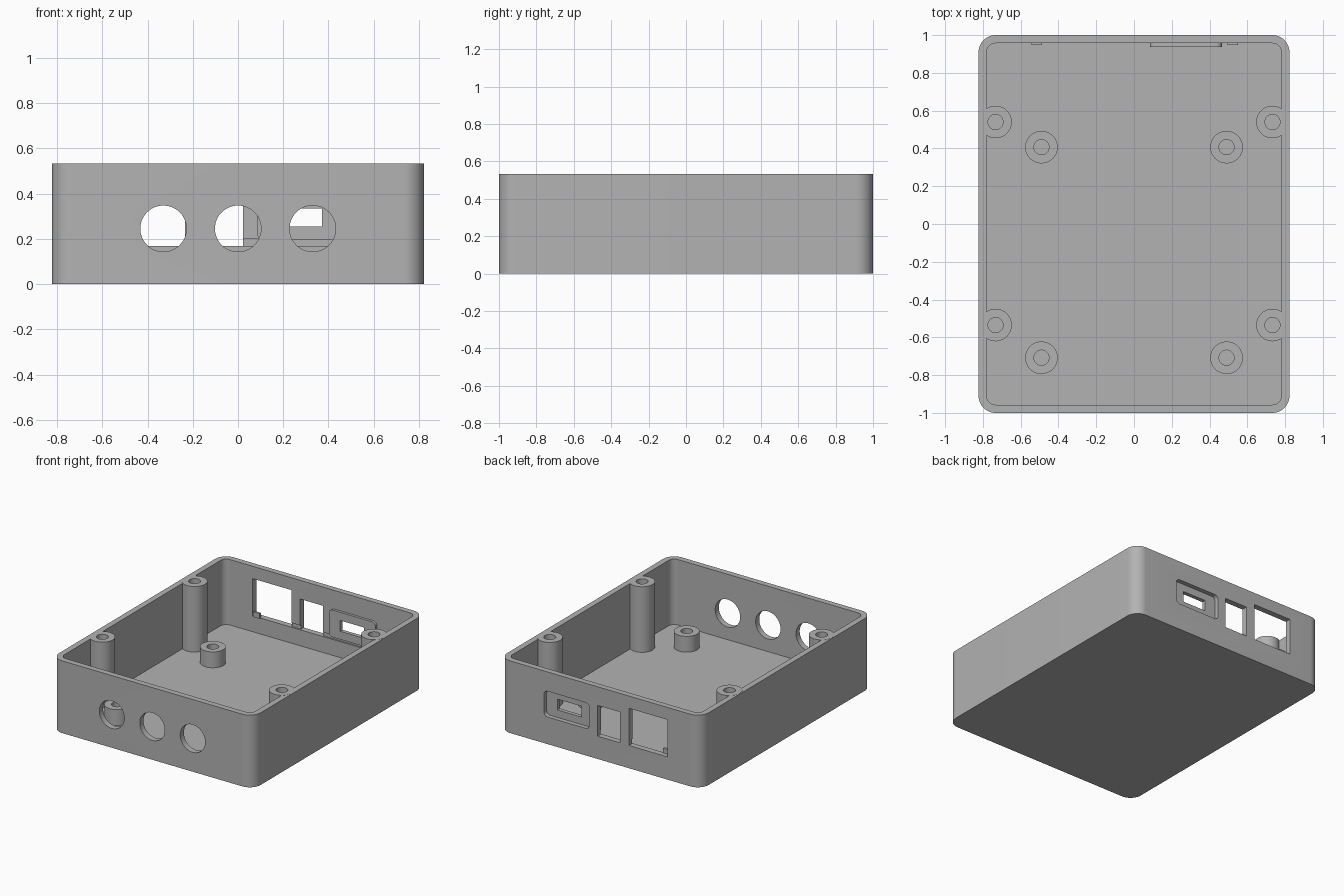
import bpy, bmesh
from math import cos, sin, pi, radians

cube = bpy.data.objects.get("Cube")
if cube:
    bpy.data.objects.remove(cube, do_unlink=True)

grey = bpy.data.materials.new("plain grey")
grey.use_nodes = True
grey.diffuse_color = (0.45, 0.45, 0.45, 1)
grey.node_tree.nodes["Principled BSDF"].inputs["Base Color"].default_value = (0.45, 0.45, 0.45, 1)


def prism(name, u, v, depth, r=0.0, axis="z", steps=12):
    """Rounded rectangle over ranges u and v, extruded over depth along axis z or y."""
    outline = []
    corners = [(u[1], v[1]), (u[0], v[1]), (u[0], v[0]), (u[1], v[0])]
    signs = [(1, 1), (-1, 1), (-1, -1), (1, -1)]
    for q, ((cu, cv), (su, sv)) in enumerate(zip(corners, signs)):
        for i in range(steps + 1 if r else 1):
            a = (q + i / steps) * pi / 2
            outline.append((cu - su * r + r * cos(a), cv - sv * r + r * sin(a)))
    bm = bmesh.new()
    verts = [bm.verts.new((a, b, depth[0]) if axis == "z" else (a, depth[0], b)) for a, b in outline]
    face = bm.faces.new(verts)
    top = bmesh.ops.extrude_face_region(bm, geom=[face])["geom"]
    d = depth[1] - depth[0]
    bmesh.ops.translate(bm, verts=[g for g in top if isinstance(g, bmesh.types.BMVert)],
                        vec=(0, 0, d) if axis == "z" else (0, d, 0))
    bmesh.ops.remove_doubles(bm, verts=bm.verts, dist=1e-5)
    bmesh.ops.recalc_face_normals(bm, faces=bm.faces)
    mesh = bpy.data.meshes.new(name)
    bm.to_mesh(mesh)
    bm.free()
    mesh.materials.append(grey)
    obj = bpy.data.objects.new(name, mesh)
    bpy.context.collection.objects.link(obj)
    return obj


def disc(name, u, v, r, depth, axis="z"):
    return prism(name, (u - r, u + r), (v - r, v + r), depth, r - 1e-4, axis)


def combine(obj, tool, operation="DIFFERENCE"):
    mod = obj.modifiers.new("combine", "BOOLEAN")
    mod.operation, mod.solver, mod.object = operation, "EXACT", tool
    bpy.context.view_layer.objects.active = obj
    bpy.ops.object.modifier_apply(modifier=mod.name)
    bpy.data.objects.remove(tool, do_unlink=True)


def smooth(obj):
    bpy.ops.object.select_all(action="DESELECT")
    obj.select_set(True)
    bpy.context.view_layer.objects.active = obj
    bpy.ops.object.shade_smooth_by_angle(angle=radians(30))


W, L, H, WALL, FLOOR = 0.823, 1.0, 0.533, 0.043, 0.05

# Open tray
case = prism("case_shell", (-W, W), (-L, L), (0, H), 0.09)
combine(case, prism("cavity", (WALL - W, W - WALL), (WALL - L, L - WALL), (FLOOR, 1), 0.047))

# Three round holes in the front wall
for x in (-0.33, 0, 0.33):
    combine(case, disc("front_hole", x, 0.245, 0.102, (-1.1, -0.9), "y"))

# Circuit board groove along the inside of the back wall
combine(case, prism("board_groove", (-0.49, 0.495), (0.168, 0.2), (0.9, 0.968), axis="y"))

# Thickened pad, outer pocket and slot for the plug
combine(case, prism("plug_pad", (0.085, 0.465), (0.195, 0.395), (0.938, 0.98), 0.03, "y"), "UNION")
combine(case, prism("plug_pocket", (0.09, 0.46), (0.2, 0.39), (0.967, 1.1), 0.03, "y"))
combine(case, prism("plug_slot", (0.178, 0.372), (0.255, 0.335), (0.9, 1.1), axis="y"))

# Rectangular ports in the back wall
for x0, x1, top in ((-0.55, -0.235, 0.442), (-0.163, 0.022, 0.395)):
    combine(case, prism("port", (x0, x1), (0.168, top), (0.9, 1.1), axis="y"))
smooth(case)

# Small tabs at the groove ends
for name, x in (("right_tab", -0.515), ("left_tab", 0.523)):
    prism(name, (x - 0.027, x + 0.027), (0.165, 0.203), (0.948, 0.965), axis="y")

# Screw posts and board standoffs, each with a blind hole
for side, s in (("left", 1), ("right", -1)):
    for name, x, y, top, bottom in (("back_lid_post", 0.733, 0.54, H + 0.001, 0.2),
                                    ("front_lid_post", 0.733, -0.535, H + 0.001, 0.2),
                                    ("back_standoff", 0.49, 0.407, 0.167, 0.06),
                                    ("front_standoff", 0.49, -0.708, 0.167, 0.06)):
        post = disc(side + "_" + name, s * x, y, 0.086, (0.02, top))
        combine(post, disc("screw_hole", s * x, y, 0.04, (bottom, 1)))
        smooth(post)
